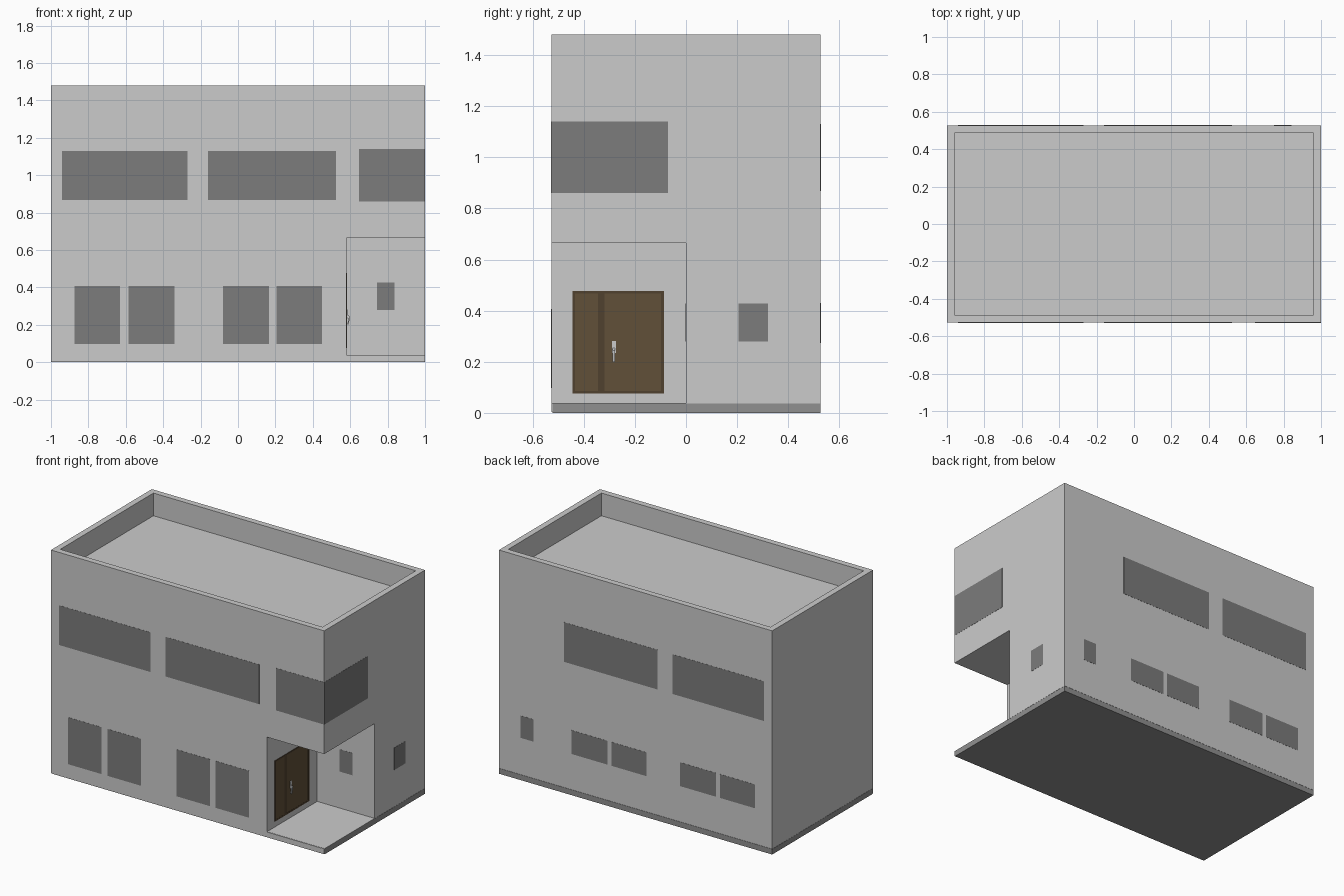
import bpy

if "Cube" in bpy.data.objects:
    bpy.data.objects.remove(bpy.data.objects["Cube"])

HX, HY, TOP, FLOOR = 1.0, 0.527, 1.48, 0.037
PX = 0.58                      # porch inner wall (x); its back wall is at y = 0


def material(name, r, g, b):
    m = bpy.data.materials.new(name)
    m.diffuse_color = (r, g, b, 1)
    m.use_nodes = True
    m.node_tree.nodes["Principled BSDF"].inputs["Base Color"].default_value = m.diffuse_color
    return m


GLASS = material("dark_glass", 0.2, 0.2, 0.2)
BASE = material("base_grey", 0.28, 0.28, 0.28)
WOOD = material("door_wood", 0.12, 0.08, 0.04)
FRAME = material("door_frame_wood", 0.08, 0.052, 0.028)


def prism(name, outline, depth, mat=None):
    """Extrude an outline of 3D points along a vector."""
    n = len(outline)
    verts = list(outline) + [tuple(p[i] + depth[i] for i in range(3)) for p in outline]
    faces = [tuple(range(n))[::-1], tuple(range(n, 2 * n))]
    faces += [(i, (i + 1) % n, n + (i + 1) % n, n + i) for i in range(n)]
    me = bpy.data.meshes.new(name)
    me.from_pydata(verts, [], faces)
    ob = bpy.data.objects.new(name, me)
    bpy.context.collection.objects.link(ob)
    if mat:
        me.materials.append(mat)
    return ob


def box(name, x, y, z, mat=None):
    (a, b), (c, d), (e, f) = x, y, z
    return prism(name, [(a, c, e), (b, c, e), (b, d, e), (a, d, e)], (0, 0, f - e), mat)


def cut(target, cutter):
    mod = target.modifiers.new("cut", 'BOOLEAN')
    mod.operation, mod.solver, mod.object = 'DIFFERENCE', 'EXACT', cutter
    bpy.context.view_layer.objects.active = target
    bpy.ops.object.modifier_apply(modifier=mod.name)
    bpy.data.objects.remove(cutter)


# Main block with sunken roof and corner porch
body = box("building_body", (-HX, HX), (-HY, HY), (FLOOR, TOP))
cut(body, box("roof_cutter", (-0.96, 0.96), (-0.487, 0.487), (1.33, 1.6)))
cut(body, box("porch_cutter", (PX, 1.2), (-0.7, 0), (-0.1, 0.665)))

# Dark base slab, light front lip and porch floor
box("base_slab", (-HX, HX), (-HY + 0.004, HY), (0, FLOOR - 0.001), BASE)
box("front_lip", (-HX, HX), (-HY, -HY + 0.004), (0.004, FLOOR))
box("porch_floor", (PX, HX), (-HY + 0.004, 0), (FLOOR - 0.001, FLOOR + 0.001))

# Windows: thin panels just proud of the walls
OUT, IN = 0.001, 0.003


def window_y(name, x, z, wall, side):
    box(name, x, sorted((wall - side * IN, wall + side * OUT)), z, GLASS)


def window_x(name, y, z):
    box(name, (HX - IN, HX + OUT), y, z, GLASS)


UPPER = [(-0.94, -0.27), (-0.16, 0.525)]
SMALL_Z = (0.28, 0.427)
for x in UPPER:
    window_y("upper_front_window", x, (0.868, 1.13), -HY, -1)
    window_y("upper_back_window", x, (0.868, 1.13), HY, 1)
for x in [(-0.875, -0.63), (-0.585, -0.34), (-0.08, 0.165), (0.205, 0.45)]:
    window_y("lower_front_window", x, (0.097, 0.407), -HY, -1)
for x in [(-0.875, -0.618), (-0.588, -0.326), (-0.081, 0.176), (0.206, 0.468)]:
    window_y("lower_back_window", x, (0.273, 0.43), HY, 1)
window_y("small_back_window", (0.748, 0.843), SMALL_Z, HY, 1)
window_y("porch_window", (0.743, 0.838), SMALL_Z, 0, -1)
window_y("corner_window_front", (0.648, HX), (0.86, 1.14), -HY, -1)
window_x("corner_window_side", (-HY, -0.07), (0.86, 1.14))
window_x("small_side_window", (0.205, 0.32), SMALL_Z)

# Door: frame bars, centre post, side panel and leaf
DY, DZ = (-0.445, -0.087), (0.075, 0.477)
T = 0.01
DX = (PX - 0.003, PX + 0.003)
for y in [(DY[0], DY[0] + T), (DY[1] - T, DY[1]), (-0.344, -0.318)]:
    box("door_frame_post", DX, y, DZ, FRAME)
for z in [(DZ[0], DZ[0] + T), (DZ[1] - T, DZ[1])]:
    box("door_frame_rail", DX, DY, z, FRAME)
for name, y in [("door_side_panel", (DY[0] + T, -0.344)), ("door_leaf", (-0.318, DY[1] - T))]:
    box(name, (PX - 0.003, PX + 0.002), y, (DZ[0] + T, DZ[1] - T), WOOD)

# Door handle: back plate and bent lever
box("handle_plate", (PX, PX + 0.006), (-0.29, -0.274), (0.235, 0.282))
lever = [(0.58, 0.262), (0.588, 0.252), (0.597, 0.245), (0.597, 0.232),
         (0.591, 0.2), (0.586, 0.203), (0.589, 0.235), (0.58, 0.245)]
prism("handle_lever", [(x, -0.287, z) for x, z in lever], (0, 0.01, 0))
